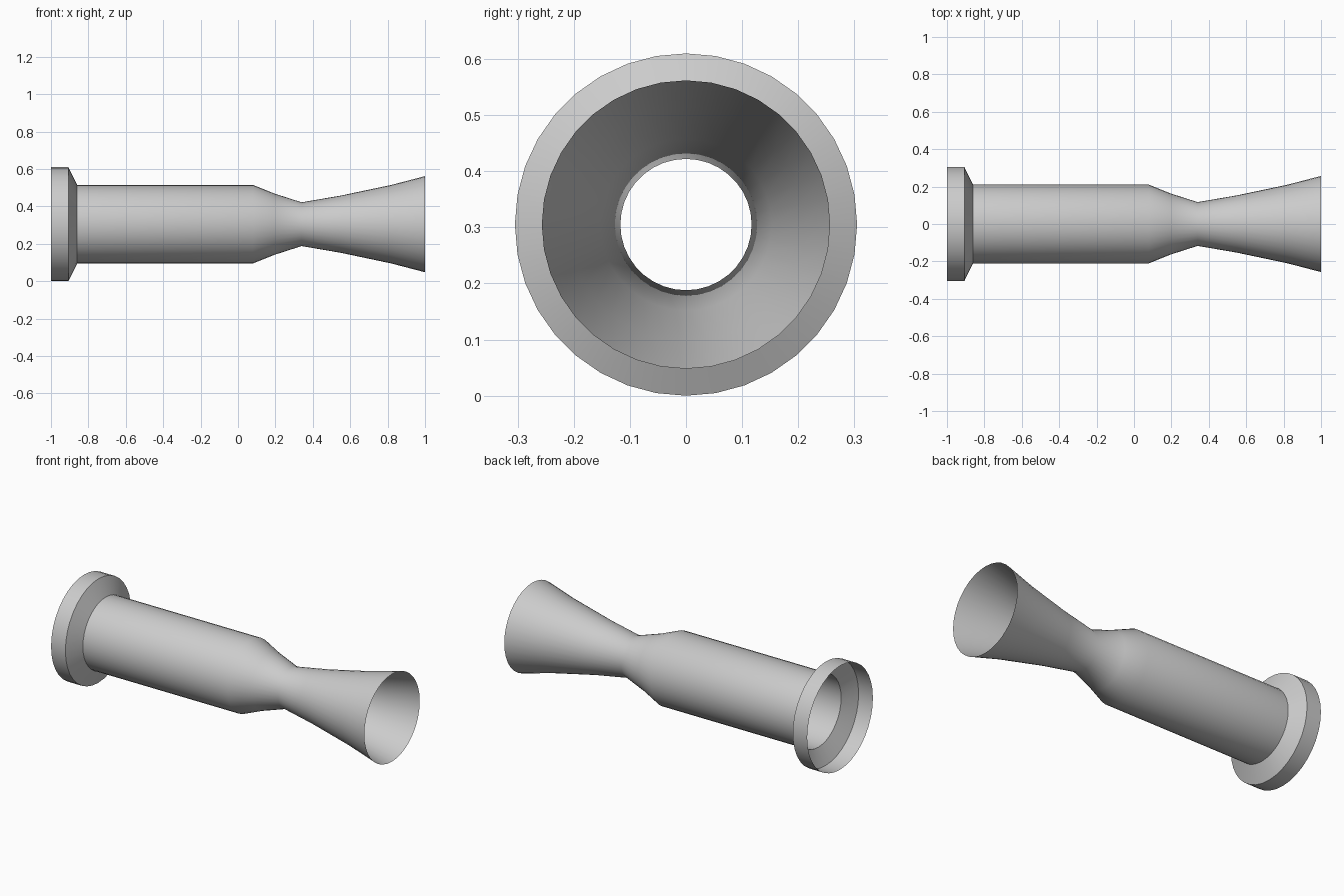
import bpy, bmesh, math
from mathutils import Vector, Matrix

cube = bpy.data.objects.get("Cube")
if cube:
    bpy.data.objects.remove(cube, do_unlink=True)

SIDES = 36
AXIS_HEIGHT = 0.305

# Material
grey = bpy.data.materials.new("light grey")
grey.use_nodes = True
colour = (0.6, 0.6, 0.6, 1.0)
grey.diffuse_color = colour
grey.node_tree.nodes["Principled BSDF"].inputs["Base Color"].default_value = colour

# Wall profile as (x, radius): flange, chamber, converging throat, flared bell
profile = [
    (-1.0, 0.305), (-0.907, 0.305), (-0.86, 0.21),
    (0.08, 0.21), (0.197, 0.163), (0.34, 0.117),
    (0.55, 0.153), (0.82, 0.21), (1.0, 0.257),
]

# Spin the open profile around the x axis into a thin shell
bm = bmesh.new()
verts = [bm.verts.new((x, 0, r)) for x, r in profile]
edges = [bm.edges.new(pair) for pair in zip(verts, verts[1:])]
bmesh.ops.spin(bm, geom=verts + edges, cent=(0, 0, 0), axis=(1, 0, 0),
               angle=math.tau, steps=SIDES, use_duplicate=False)
bmesh.ops.remove_doubles(bm, verts=bm.verts, dist=0.0001)

# Point the faces away from the axis
bm.normal_update()
inward = [f for f in bm.faces
          if f.normal.dot(f.calc_center_median() * Vector((0, 1, 1))) < 0]
bmesh.ops.reverse_faces(bm, faces=inward)
bm.transform(Matrix.Translation((0, 0, AXIS_HEIGHT)))

mesh = bpy.data.meshes.new("nozzle_shell")
bm.to_mesh(mesh)
bm.free()
mesh.materials.append(grey)
shell = bpy.data.objects.new("nozzle_shell", mesh)
bpy.context.collection.objects.link(shell)

# Smooth walls, crisp flange edges
bpy.ops.object.select_all(action='DESELECT')
shell.select_set(True)
bpy.context.view_layer.objects.active = shell
bpy.ops.object.shade_smooth_by_angle(angle=math.radians(30))
